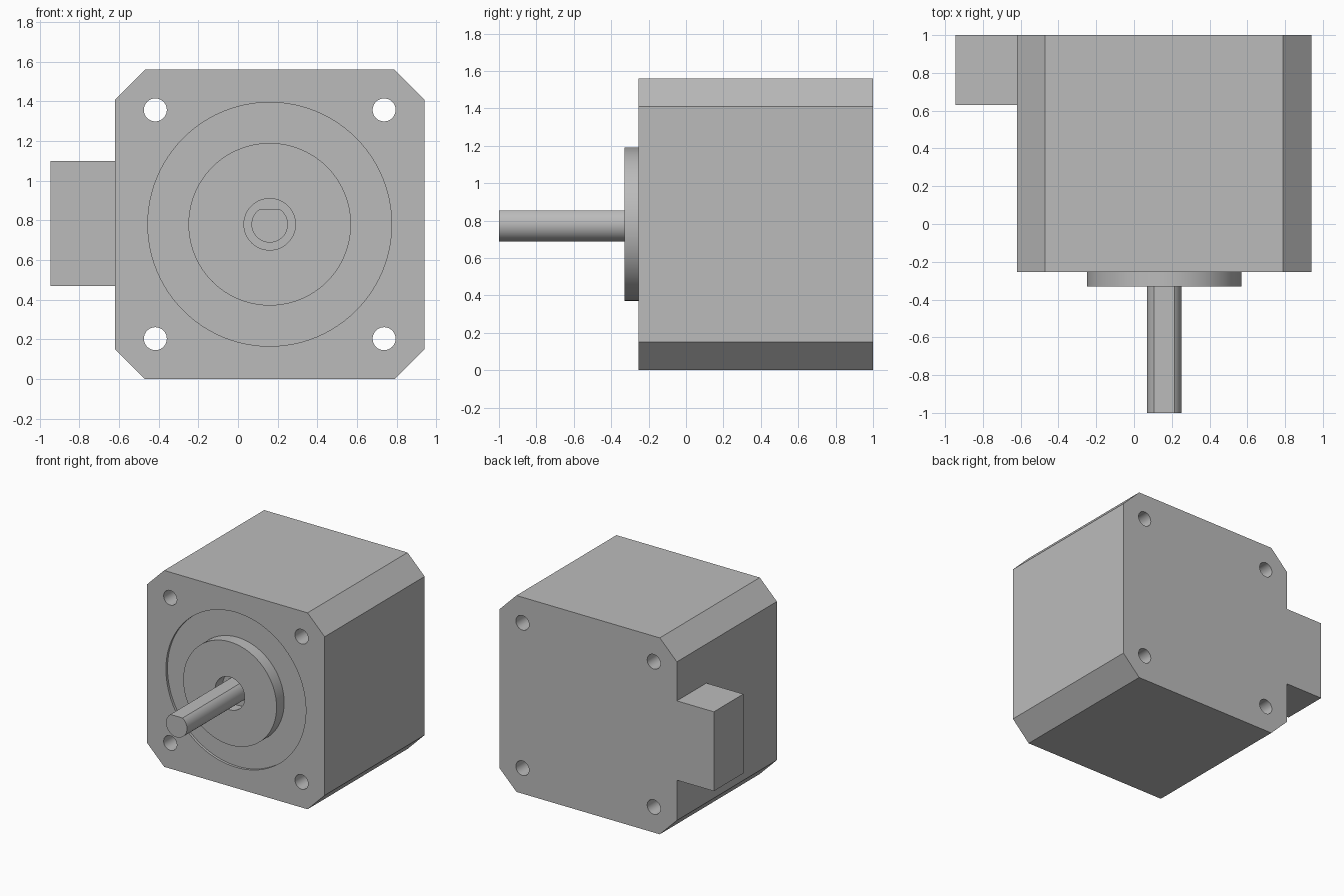
import bpy
import math

if "Cube" in bpy.data.objects:
    bpy.data.objects.remove(bpy.data.objects["Cube"], do_unlink=True)

CX, CZ = 0.16, 0.78          # motor axis
HALF, CHAMFER = 0.78, 0.15   # body cross-section
FRONT, BACK = -0.255, 1.0

metal = bpy.data.materials.new("plain grey metal")
metal.use_nodes = True
grey = (0.5, 0.5, 0.5, 1)
metal.diffuse_color = grey
metal.node_tree.nodes["Principled BSDF"].inputs["Base Color"].default_value = grey


def prism(name, profile, y0, y1):
    """Extrude an anticlockwise (x, z) profile around the axis from y0 to y1."""
    n = len(profile)
    verts = [(CX + x, y, CZ + z) for y in (y0, y1) for x, z in profile]
    faces = [list(range(n)), list(range(2 * n - 1, n - 1, -1))]
    faces += [(i, i + n, (i + 1) % n + n, (i + 1) % n) for i in range(n)]
    mesh = bpy.data.meshes.new(name)
    mesh.from_pydata(verts, [], faces)
    mesh.materials.append(metal)
    obj = bpy.data.objects.new(name, mesh)
    bpy.context.collection.objects.link(obj)
    return obj


def arc(r, start=0.0, sweep=2 * math.pi, n=64, x=0.0, z=0.0, closed=True):
    steps = n if closed else n - 1
    return [(x + r * math.cos(start + sweep * i / steps),
             z + r * math.sin(start + sweep * i / steps)) for i in range(n)]


def activate(obj):
    bpy.ops.object.select_all(action='DESELECT')
    obj.select_set(True)
    bpy.context.view_layer.objects.active = obj


def cut(obj, cutter):
    cutter.hide_render = True
    mod = obj.modifiers.new("cut", 'BOOLEAN')
    mod.operation = 'DIFFERENCE'
    mod.solver = 'EXACT'
    mod.object = cutter
    activate(obj)
    bpy.ops.object.modifier_apply(modifier=mod.name)
    bpy.data.objects.remove(cutter, do_unlink=True)


# Chamfered square body
a, b = HALF, HALF - CHAMFER
body = prism("motor_body", [(b, -a), (a, -b), (a, b), (b, a),
                            (-b, a), (-a, b), (-a, -b), (-b, -a)], FRONT, BACK)

# Shallow round recess in the front face
cut(body, prism("recess_cutter", arc(0.615, n=96), FRONT - 0.1, FRONT + 0.02))

# Four mounting holes through the body
for sx in (-1, 1):
    for sz in (-1, 1):
        hole = arc(0.058, n=32, x=sx * 0.577, z=sz * 0.577)
        cut(body, prism("hole_cutter", hole, FRONT - 0.1, BACK + 0.1))

# Pilot boss with a bore around the shaft
boss = prism("pilot_boss", arc(0.41, n=96), -0.33, FRONT + 0.02)
cut(boss, prism("bore_cutter", arc(0.13), -0.4, FRONT + 0.1))

# Output shaft with a flat along its top
flat = math.asin(0.075 / 0.092)
shaft = prism("output_shaft",
              arc(0.092, math.pi - flat, math.pi + 2 * flat, 48, closed=False),
              -1.0, FRONT + 0.02)

# Connector block on the right side, flush with the back
left, right = -0.945 - CX, -HALF
connector = prism("connector_block", [(left, -0.31), (right, -0.31),
                                      (right, 0.32), (left, 0.32)], 0.63, BACK)

for obj in (body, boss, shaft, connector):
    activate(obj)
    bpy.ops.object.shade_smooth_by_angle(angle=math.radians(25))
